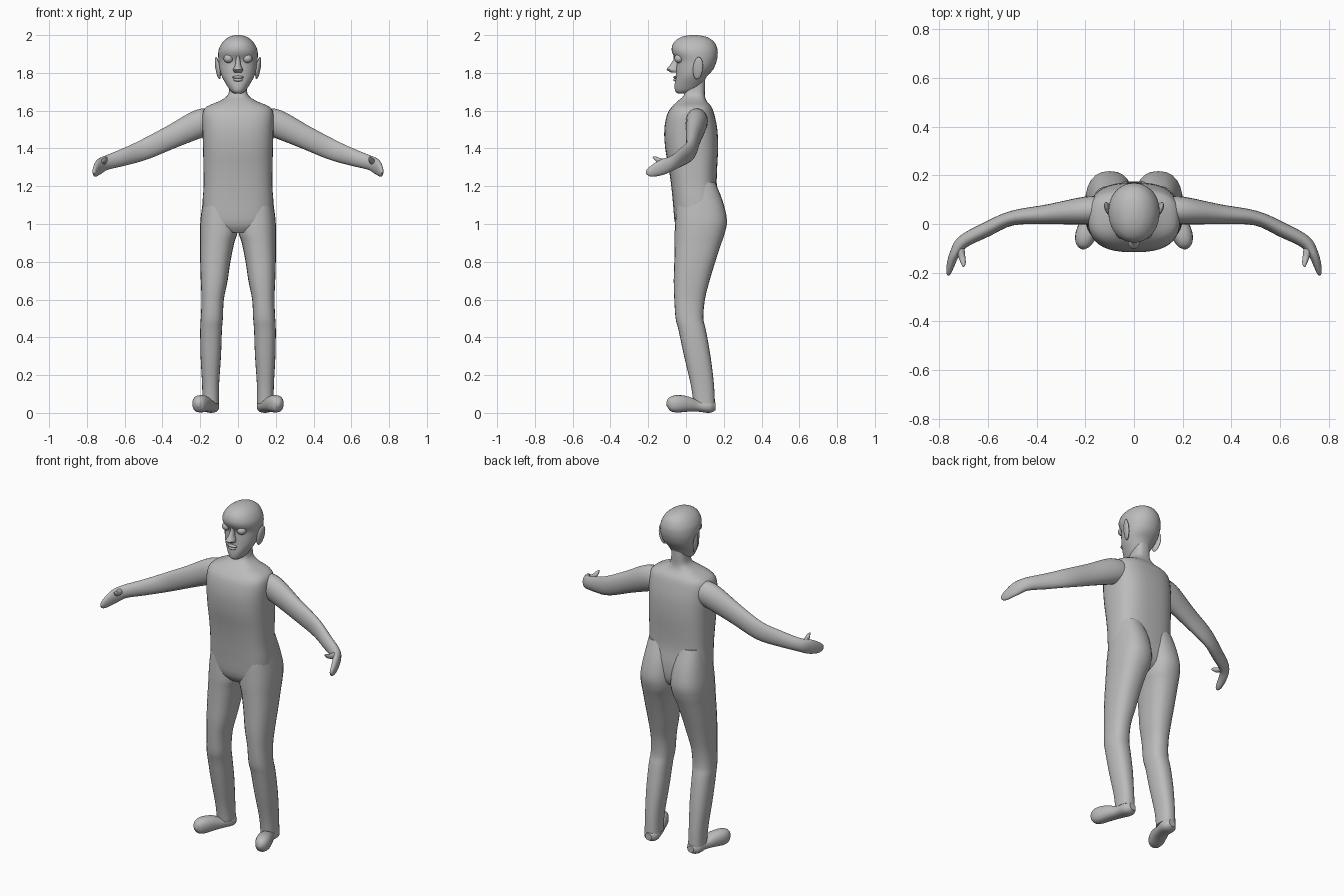
import bpy, bmesh, math
from mathutils import Vector

grey = bpy.data.materials.new("plain grey")
grey.diffuse_color = (0.5, 0.5, 0.5, 1)


def finish(ob, mirror):
    ob.data.materials.append(grey)
    for p in ob.data.polygons:
        p.use_smooth = True
    if mirror:
        m = ob.modifiers.new("Mirror", 'MIRROR')
        m.use_axis[0] = True
        m.use_mirror_merge = False
    bpy.ops.object.select_all(action='DESELECT')
    ob.select_set(True)
    bpy.context.view_layer.objects.active = ob
    bpy.ops.object.shade_smooth_by_angle(angle=math.radians(45))
    return ob


def refine(rows, steps):
    # Catmull-Rom interpolation of the control sections
    out = []
    for i in range(len(rows) - 1):
        p0, p1 = rows[max(i - 1, 0)], rows[i]
        p2, p3 = rows[i + 1], rows[min(i + 2, len(rows) - 1)]
        for s in range(steps):
            t = s / steps
            out.append([b + 0.5 * t * (c - a + t * (2*a - 5*b + 4*c - d + t * (3*(b - c) + d - a)))
                        for a, b, c, d in zip(p0, p1, p2, p3)])
    return out + [list(rows[-1])]


def skin(name, rings, mirror):
    bm = bmesh.new()
    vs = [[bm.verts.new(p) for p in r] for r in rings]
    n = len(vs[0])
    for a, b in zip(vs, vs[1:]):
        for k in range(n):
            bm.faces.new((a[k], a[(k + 1) % n], b[(k + 1) % n], b[k]))
    bm.faces.new(vs[0])
    bm.faces.new(vs[-1])
    bmesh.ops.recalc_face_normals(bm, faces=bm.faces)
    me = bpy.data.meshes.new(name)
    bm.to_mesh(me)
    bm.free()
    ob = bpy.data.objects.new(name, me)
    bpy.context.collection.objects.link(ob)
    return finish(ob, mirror)


def circle(n, power):
    pts = []
    for k in range(n):
        c, s = math.cos(2 * math.pi * k / n), math.sin(2 * math.pi * k / n)
        pts.append((math.copysign(abs(c) ** (2 / power), c), math.copysign(abs(s) ** (2 / power), s)))
    return pts


def stack(name, rows, power=2.0, n=32, steps=3, mirror=False):
    # horizontal sections: z, x min, x max, y min, y max
    rings = []
    for z, x0, x1, y0, y1 in refine(rows, steps):
        rings.append([((x0 + x1) / 2 + (x1 - x0) / 2 * c, (y0 + y1) / 2 + (y1 - y0) / 2 * s, z)
                      for c, s in circle(n, power)])
    return skin(name, rings, mirror)


def tube(name, rows, power=2.0, n=20, steps=4):
    # sections across a path: x, y, z, half width, half height (mirrored)
    rows = refine(rows, steps)
    pts = [Vector(r[:3]) for r in rows]
    rings = []
    for i, r in enumerate(rows):
        t = (pts[min(i + 1, len(pts) - 1)] - pts[max(i - 1, 0)]).normalized()
        u = t.cross(Vector((0, 0, 1))).normalized()
        v = u.cross(t)
        rings.append([pts[i] + u * r[3] * c + v * r[4] * s for c, s in circle(n, power)])
    return skin(name, rings, True)


def ball(name, loc, scale, rot=(0, 0, 0), mirror=True):
    bpy.ops.mesh.primitive_uv_sphere_add(segments=20, ring_count=12, radius=1, location=loc, rotation=rot)
    ob = bpy.context.object
    ob.name = name
    ob.scale = scale
    bpy.ops.object.transform_apply(location=True, rotation=True, scale=True)
    finish(ob, mirror)


def centred(rows):
    return [(z, -w, w, y0, y1) for z, w, y0, y1 in rows]


# Torso, shoulders and neck
stack("torso", centred([
    (0.955, 0.08, -0.03, 0.11), (1.0, 0.17, -0.058, 0.165), (1.1, 0.187, -0.068, 0.175),
    (1.2, 0.182, -0.078, 0.163), (1.3, 0.183, -0.092, 0.165), (1.4, 0.185, -0.11, 0.17),
    (1.5, 0.188, -0.115, 0.166), (1.58, 0.188, -0.1, 0.15), (1.62, 0.168, -0.075, 0.135),
    (1.65, 0.1, -0.045, 0.11), (1.68, 0.056, -0.012, 0.1), (1.72, 0.046, -0.005, 0.1),
    (1.78, 0.045, 0.0, 0.1)]), power=2.7, n=40)

# Legs with buttocks
stack("leg", [
    (1.22, 0.03, 0.172, -0.03, 0.155), (1.12, 0.01, 0.186, -0.05, 0.195),
    (1.02, 0.001, 0.199, -0.057, 0.217), (0.95, 0.004, 0.201, -0.06, 0.205),
    (0.9, 0.02, 0.2, -0.06, 0.188), (0.8, 0.04, 0.2, -0.062, 0.155),
    (0.7, 0.055, 0.197, -0.065, 0.125), (0.6, 0.075, 0.193, -0.062, 0.1),
    (0.5, 0.08, 0.197, -0.055, 0.092), (0.44, 0.085, 0.2, -0.04, 0.105),
    (0.3, 0.09, 0.198, -0.01, 0.13), (0.15, 0.1, 0.19, 0.025, 0.148),
    (0.05, 0.1, 0.188, 0.04, 0.153)], power=2.4, n=24, mirror=True)

# Splayed feet
tube("foot", [
    (0.14, 0.157, 0.035, 0.02, 0.02), (0.142, 0.125, 0.035, 0.043, 0.035),
    (0.155, 0.06, 0.037, 0.04, 0.03), (0.18, 0.0, 0.047, 0.043, 0.042),
    (0.2, -0.05, 0.048, 0.042, 0.046), (0.209, -0.085, 0.045, 0.03, 0.036),
    (0.212, -0.102, 0.042, 0.008, 0.01)], power=2.3)

# Arms with mitten hands and thumbs
tube("arm", [
    (0.12, 0.06, 1.55, 0.055, 0.06), (0.2, 0.055, 1.533, 0.057, 0.074),
    (0.35, 0.04, 1.462, 0.041, 0.062), (0.5, 0.024, 1.392, 0.03, 0.054),
    (0.61, -0.025, 1.352, 0.03, 0.045), (0.7, -0.072, 1.323, 0.027, 0.038),
    (0.735, -0.12, 1.303, 0.021, 0.041), (0.753, -0.17, 1.282, 0.016, 0.032),
    (0.76, -0.2, 1.272, 0.01, 0.02), (0.762, -0.21, 1.268, 0.003, 0.006)])
tube("thumb", [
    (0.715, -0.09, 1.33, 0.018, 0.018), (0.706, -0.135, 1.334, 0.014, 0.014),
    (0.7, -0.16, 1.347, 0.01, 0.01), (0.7, -0.176, 1.355, 0.003, 0.003)], n=12)

# Head
stack("head", centred([
    (1.692, 0.02, -0.045, 0.01), (1.705, 0.04, -0.058, 0.06), (1.74, 0.063, -0.06, 0.09),
    (1.78, 0.085, -0.054, 0.11), (1.82, 0.097, -0.052, 0.145), (1.865, 0.103, -0.05, 0.163),
    (1.9, 0.105, -0.07, 0.168), (1.93, 0.1, -0.076, 0.165), (1.965, 0.08, -0.062, 0.148),
    (1.99, 0.048, -0.025, 0.11), (2.0, 0.015, 0.02, 0.06)]), power=2.1, n=36)

# Face details
stack("nose", centred([
    (1.905, 0.01, -0.07, -0.03), (1.875, 0.011, -0.065, -0.03), (1.84, 0.016, -0.086, -0.03),
    (1.818, 0.026, -0.103, -0.03), (1.803, 0.02, -0.08, -0.03)]), n=16)
ball("eye", (0.05, -0.036, 1.876), (0.026, 0.026, 0.024))
ball("upper_lip", (0, -0.054, 1.777), (0.03, 0.014, 0.008), mirror=False)
ball("lower_lip", (0, -0.053, 1.763), (0.025, 0.014, 0.009), mirror=False)
ball("ear", (0.107, 0.063, 1.825), (0.011, 0.027, 0.06), (math.radians(-8), math.radians(8), math.radians(-15)))
